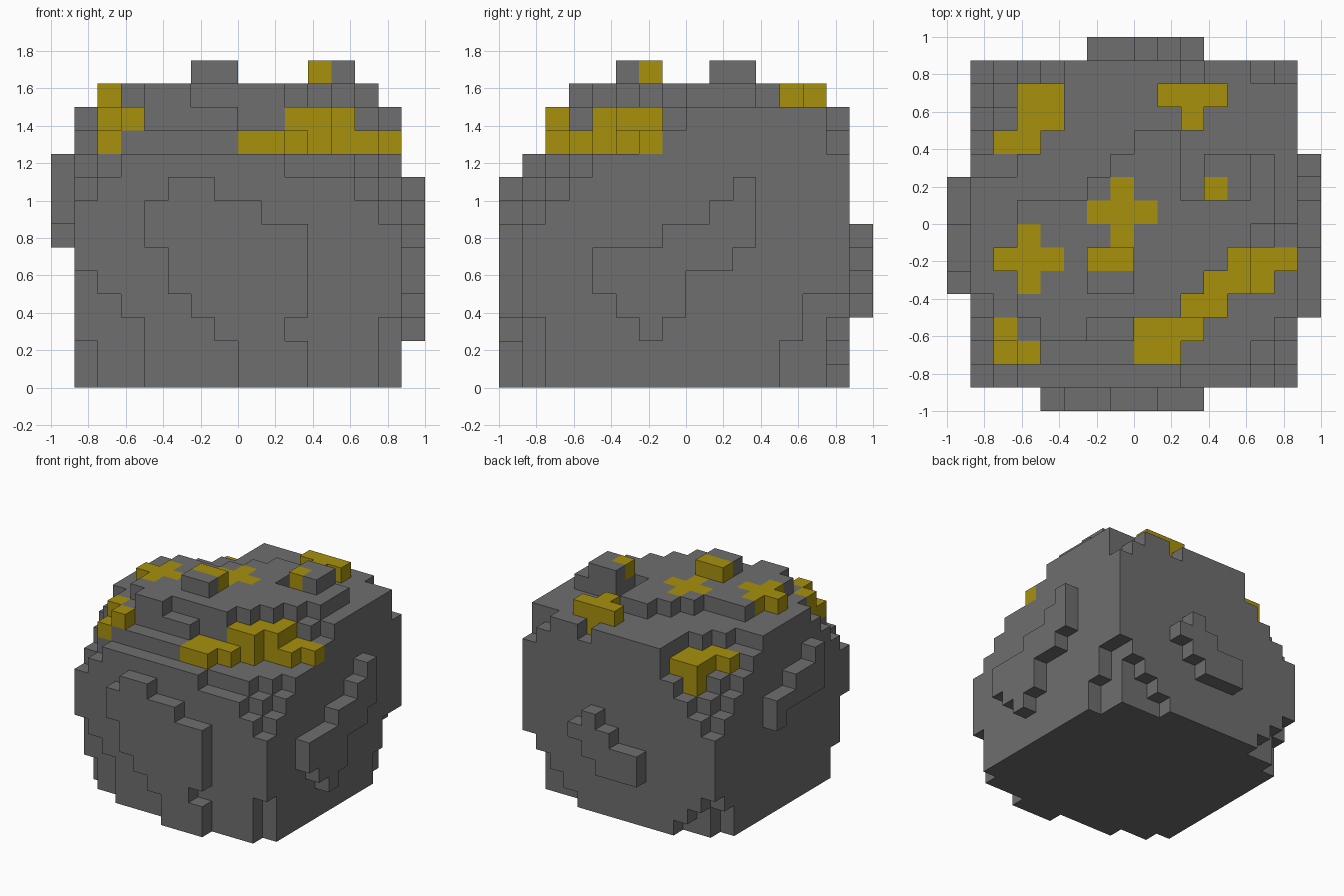
import bpy, bmesh

if "Cube" in bpy.data.objects:
    bpy.data.objects.remove(bpy.data.objects["Cube"])

U = 0.125  # size of one block


def material(name, rgb):
    m = bpy.data.materials.new(name)
    m.diffuse_color = (*rgb, 1)
    m.use_nodes = True
    m.node_tree.nodes["Principled BSDF"].inputs["Base Color"].default_value = m.diffuse_color
    return m


STONE = material("grey stone", (0.157, 0.157, 0.157))
GOLD = material("gold ore", (0.39, 0.285, 0.004))


def box(i0, i1, j0, j1, k0, k1):
    """Block cells of an inclusive range."""
    return {(i, j, k) for i in range(i0, i1 + 1)
            for j in range(j0, j1 + 1) for k in range(k0, k1 + 1)}


def boxes(*ranges):
    return set().union(*(box(*r) for r in ranges))


def layer(k, first_row, spans):
    """One horizontal layer, given as an x span for each row."""
    return boxes(*((a, b, first_row + n, first_row + n, k, k)
                   for n, (a, b) in enumerate(spans)))


# Main boulder with stepped corners
rock = box(1, 14, 1, 14, 0, 9)
rock -= boxes(  # front right corner
    (14, 14, 1, 1, 0, 2), (14, 14, 1, 1, 7, 9), (13, 14, 1, 1, 8, 9),
    (14, 14, 2, 2, 8, 9), (10, 12, 1, 1, 9, 9), (13, 13, 2, 2, 9, 9),
    (14, 14, 3, 3, 9, 9))
rock -= boxes(  # front left corner
    (1, 1, 1, 1, 0, 4), (2, 2, 1, 1, 0, 3), (3, 3, 1, 1, 0, 2),
    (1, 1, 2, 2, 0, 1), (1, 1, 1, 1, 8, 9), (2, 2, 1, 1, 9, 9),
    (1, 1, 2, 2, 9, 9))
rock -= boxes(  # back right corner
    (14, 14, 12, 14, 0, 1), (14, 14, 13, 14, 2, 3), (13, 13, 14, 14, 0, 2),
    (12, 12, 14, 14, 0, 1), (11, 11, 14, 14, 0, 0))
rock -= boxes(  # back left corner
    (1, 3, 14, 14, 0, 0), (1, 2, 14, 14, 1, 1), (1, 1, 14, 14, 2, 2),
    (1, 1, 13, 13, 0, 1), (1, 1, 14, 14, 7, 9), (2, 2, 14, 14, 8, 9),
    (1, 1, 13, 13, 8, 9), (3, 3, 14, 14, 9, 9), (2, 2, 13, 13, 9, 9),
    (1, 1, 12, 12, 9, 9))

# Rounded shoulder layers
shoulder = layer(10, 2, [(2, 9), (2, 10), (1, 11), (1, 13), (1, 14), (1, 14),
                         (1, 14), (1, 14), (1, 14), (2, 14), (3, 14), (3, 14),
                         (5, 13)])
shoulder |= layer(11, 2, [(3, 3), (2, 7), (2, 11), (1, 12), (1, 12), (1, 13),
                          (1, 14), (1, 14), (3, 14), (4, 14), (5, 14), (5, 14),
                          (5, 12)])
shoulder.discard((10, 14, 11))

# Top plateau with a small pit, and the raised lumps on it
plateau = layer(12, 3, [(4, 5), (3, 9), (3, 10), (2, 11), (3, 12), (3, 13),
                        (6, 13), (7, 13), (8, 9)])
plateau -= box(10, 10, 9, 10, 12, 12)
plateau |= boxes((9, 11, 13, 13, 12, 12), (10, 10, 12, 12, 12, 12))
lumps = boxes((6, 7, 5, 6, 13, 13), (11, 12, 9, 10, 13, 13))


# Thin raised patches on the four sides: spans per row, going up
def side_patch(axis, depth, k0, spans):
    cells = set()
    for n, (a, b) in enumerate(spans):
        for t in range(a, b + 1):
            cells.add((t, depth, k0 + n) if axis == "x" else (depth, t, k0 + n))
    return cells


parts = {
    "boulder": rock,
    "shoulder": shoulder,
    "plateau": plateau,
    "top_lumps": lumps,
    "front_patch": side_patch("x", 0, 0, [(8, 10), (8, 10), (7, 9), (6, 10), (5, 10),
                                          (5, 10), (4, 10), (4, 8), (5, 6)]),
    "right_patch": side_patch("y", 15, 2, [(6, 6), (5, 7), (4, 7), (4, 9),
                                           (7, 10), (9, 10), (10, 10)]),
    "back_patch": side_patch("x", 15, 3, [(6, 8), (6, 9), (8, 10), (9, 9)]),
    "left_patch": side_patch("y", 0, 6, [(9, 9), (5, 9), (5, 7), (5, 5)]),
}

# Gold blocks
gold = boxes(
    (2, 2, 2, 3, 10, 11), (3, 3, 2, 2, 11, 11),              # front left
    (8, 9, 2, 3, 10, 10), (10, 10, 3, 3, 10, 10),            # front right vein
    (10, 11, 4, 4, 10, 11), (11, 13, 5, 5, 10, 11), (12, 14, 6, 6, 10, 11),
    (2, 4, 6, 6, 12, 12), (3, 3, 5, 7, 12, 12),              # left cross
    (6, 8, 8, 8, 12, 12), (7, 7, 7, 9, 12, 12),              # middle cross
    (6, 7, 6, 6, 13, 13), (11, 11, 9, 9, 13, 13),            # lumps
    (9, 11, 13, 13, 12, 12), (10, 10, 12, 12, 12, 12), (10, 10, 13, 13, 11, 11),
    (3, 4, 12, 13, 10, 10), (3, 3, 13, 13, 9, 9), (2, 3, 11, 11, 10, 10))

solid = set().union(*parts.values())

# Outer faces of a block: direction and its corner offsets
SIDES = {
    (1, 0, 0): ((1, 0, 0), (1, 1, 0), (1, 1, 1), (1, 0, 1)),
    (-1, 0, 0): ((0, 0, 0), (0, 0, 1), (0, 1, 1), (0, 1, 0)),
    (0, 1, 0): ((0, 1, 0), (0, 1, 1), (1, 1, 1), (1, 1, 0)),
    (0, -1, 0): ((0, 0, 0), (1, 0, 0), (1, 0, 1), (0, 0, 1)),
    (0, 0, 1): ((0, 0, 1), (1, 0, 1), (1, 1, 1), (0, 1, 1)),
    (0, 0, -1): ((0, 0, 0), (0, 1, 0), (1, 1, 0), (1, 0, 0)),
}


def build(name, cells):
    bm = bmesh.new()
    for c in sorted(cells):
        for d, corners in SIDES.items():
            if tuple(a + b for a, b in zip(c, d)) in solid:
                continue
            face = bm.faces.new([bm.verts.new(((c[0] + o[0] - 8) * U,
                                               (c[1] + o[1] - 8) * U,
                                               (c[2] + o[2]) * U)) for o in corners])
            face.material_index = 1 if c in gold else 0
    bmesh.ops.remove_doubles(bm, verts=bm.verts, dist=0.001)
    mesh = bpy.data.meshes.new(name)
    bm.to_mesh(mesh)
    bm.free()
    mesh.materials.append(STONE)
    mesh.materials.append(GOLD)
    bpy.context.collection.objects.link(bpy.data.objects.new(name, mesh))


for part_name, part_cells in parts.items():
    build(part_name, part_cells)
